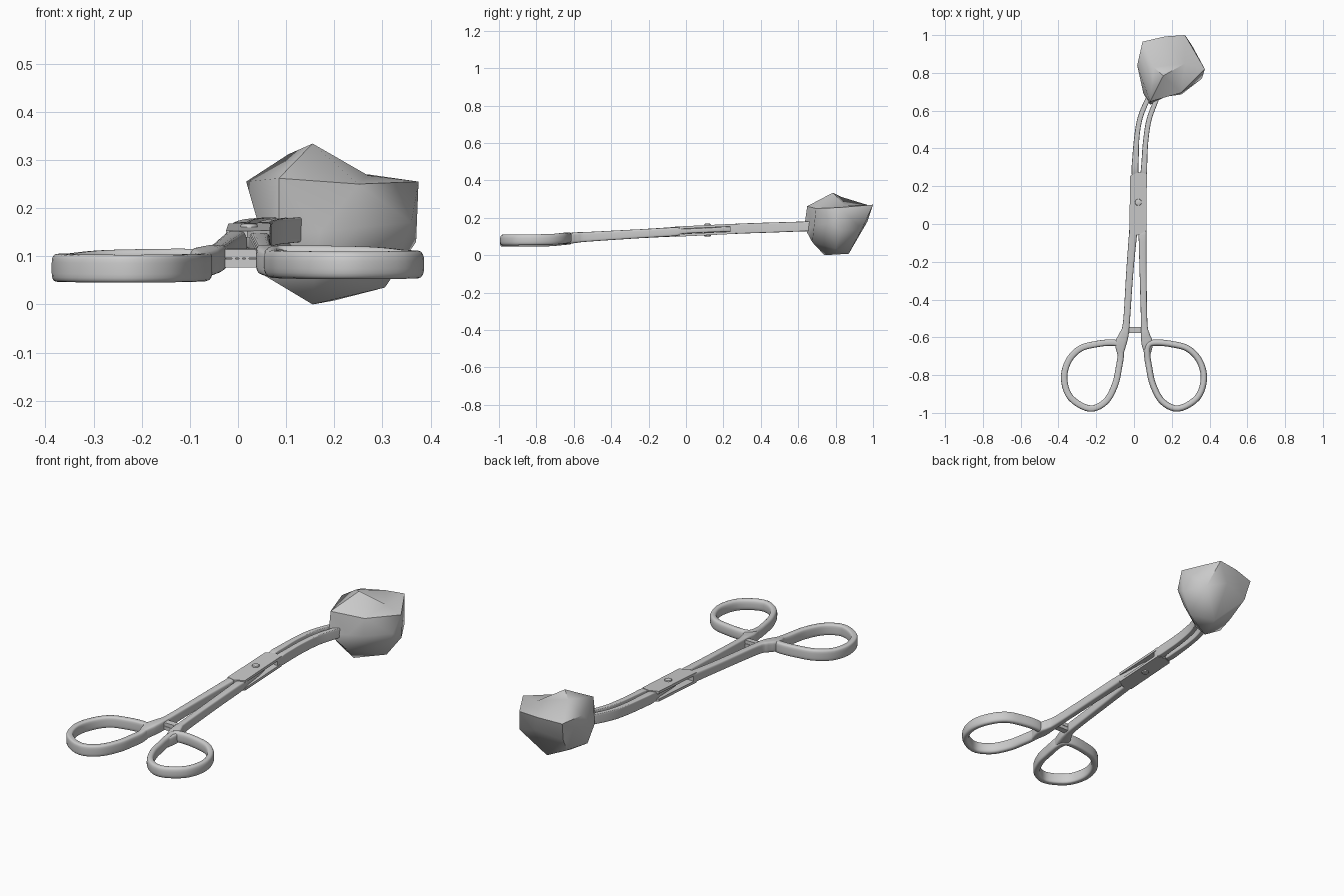
import bpy, bmesh, math
from mathutils import Vector

if "Cube" in bpy.data.objects:
    bpy.data.objects.remove(bpy.data.objects["Cube"])

# Height of the tool's centre line along its length
Z_LINE = [(-1, .077), (-.72, .08), (-.57, .096), (-.3, .112), (0, .129), (.3, .143), (.72, .157)]


def zc(y):
    for (a, za), (b, zb) in zip(Z_LINE, Z_LINE[1:]):
        if y <= b:
            return za + (zb - za) * max(0, (y - a) / (b - a))
    return Z_LINE[-1][1]


def finish(name, bm, angle=40):
    bmesh.ops.recalc_face_normals(bm, faces=bm.faces[:])
    me = bpy.data.meshes.new(name)
    bm.to_mesh(me)
    bm.free()
    ob = bpy.data.objects.new(name, me)
    bpy.context.collection.objects.link(ob)
    bpy.ops.object.select_all(action='DESELECT')
    ob.select_set(True)
    bpy.context.view_layer.objects.active = ob
    bpy.ops.object.shade_smooth_by_angle(angle=math.radians(angle))
    return ob


def catmull(p, closed, steps):
    n, out = len(p), []
    p = [Vector(q) for q in p]
    for i in range(n if closed else n - 1):
        get = (lambda k: p[k % n]) if closed else (lambda k: p[min(max(k, 0), n - 1)])
        a, b, c, d = get(i - 1), get(i), get(i + 1), get(i + 2)
        for s in range(steps):
            t = s / steps
            out.append(.5 * (2 * b + (c - a) * t + (2 * a - 5 * b + 4 * c - d) * t * t
                             + (3 * b - a - 3 * c + d) * t ** 3))
    return out if closed else out + [p[-1]]


def sweep(name, path, power, closed=False, steps=5, sides=20, dz=0):
    """Sweep a rounded-rectangle section along points (x, y, width, height)."""
    pts = catmull(path, closed, steps)
    n, bm, rings = len(pts), bmesh.new(), []
    for i, (x, y, w, h) in enumerate(pts):
        a = pts[(i - 1) % n] if closed else pts[max(i - 1, 0)]
        b = pts[(i + 1) % n] if closed else pts[min(i + 1, n - 1)]
        side = Vector((-(b[1] - a[1]), b[0] - a[0], 0)).normalized()
        ring = []
        for k in range(sides):
            t = 2 * math.pi * (k + .5) / sides
            c, s = math.cos(t), math.sin(t)
            u = math.copysign(abs(c) ** (2 / power), c) * w / 2
            v = math.copysign(abs(s) ** (2 / power), s) * h / 2
            ring.append(bm.verts.new(Vector((x, y, zc(y) + dz + v)) + side * u))
        rings.append(ring)
    for i in range(n if closed else n - 1):
        r, q = rings[i], rings[(i + 1) % n]
        for k in range(sides):
            m = (k + 1) % sides
            bm.faces.new((r[k], r[m], q[m], q[k]))
    if not closed:
        bm.faces.new(rings[0])
        bm.faces.new(rings[-1])
    return finish(name, bm)


def slab(name, outline, z0, z1):
    """Flat plate following the slope of the tool, from offset z0 to z1."""
    bm = bmesh.new()
    lo = [bm.verts.new((x, y, zc(y) + z0)) for x, y in outline]
    hi = [bm.verts.new((x, y, zc(y) + z1)) for x, y in outline]
    bm.faces.new(lo)
    bm.faces.new(hi)
    for i in range(len(lo)):
        j = (i + 1) % len(lo)
        bm.faces.new((lo[i], lo[j], hi[j], hi[i]))
    return finish(name, bm, 30)


# Finger rings, one mirrored from the other
RING = [(-.078, -.64), (-.12, -.628), (-.2, -.636), (-.285, -.66), (-.347, -.725), (-.37, -.82),
        (-.335, -.92), (-.235, -.977), (-.15, -.94), (-.1, -.85), (-.08, -.76), (-.07, -.69)]
for label, s, power, dz in (("left", 1, 4, -.003), ("right", -1, 2.8, .004)):
    sweep(label + "_finger_ring", [(s * x, y, .034, .058) for x, y in RING], power, True, dz=dz)

# Handle shanks, flaring into the rings
sweep("left_shank", [(-.072, -.7, .026, .05), (-.07, -.635, .06, .056), (-.053, -.585, .05, .056),
                     (-.04, -.52, .036, .052), (-.022, -.25, .038, .048), (-.003, -.03, .044, .052)], 5)
sweep("right_shank", [(.072, -.7, .026, .05), (.07, -.635, .06, .056), (.06, -.585, .046, .056),
                      (.054, -.52, .034, .052), (.048, -.25, .037, .048), (.045, -.06, .042, .046),
                      (.042, -.02, .044, .028), (.025, .12, .052, .026), (.008, .24, .036, .028)], 5)

# Box lock: two plates with the other arm passing between them
LOCK = [(-.025, -.05), (.02, -.06), (.066, -.035), (.068, .265), (.026, .275), (-.02, .255)]
slab("lock_plate_top", LOCK, .0135, .027)
slab("lock_plate_bottom", LOCK, -.027, -.0135)

# Pivot rivet, a domed head on both sides
bm = bmesh.new()
bmesh.ops.create_cone(bm, cap_ends=True, segments=24, radius1=.018, radius2=.018, depth=.068)
caps = [e for e in bm.edges if any(len(f.verts) > 4 for f in e.link_faces)]
bmesh.ops.bevel(bm, geom=caps, offset=.005, segments=2, affect='EDGES', profile=.5)
bmesh.ops.translate(bm, verts=bm.verts[:], vec=(.023, .115, zc(.115)))
finish("pivot_rivet", bm)

# Curved jaws
sweep("left_jaw", [(.008, .235, .034, .027), (.005, .285, .036, .052), (.008, .35, .034, .054),
                   (.015, .46, .028, .054), (.032, .56, .027, .053), (.068, .65, .026, .052),
                   (.1, .7, .024, .05)], 9)
sweep("right_jaw", [(.046, .24, .04, .027), (.052, .275, .034, .052), (.056, .35, .03, .054),
                    (.062, .44, .028, .054), (.079, .55, .027, .053), (.113, .645, .026, .052),
                    (.135, .7, .024, .05)], 9)

# Ratchet bars between the shanks, with interlocking teeth
for label, xa, xb, z0, z1, t in (("left", -.045, .04, .001, .019, -1), ("right", -.03, .06, -.019, -.001, 1)):
    slab(label + "_ratchet_bar", [(xa, -.576), (xb, -.576), (xb, -.546), (xa, -.546)], z0, z1)
    for i in range(3):
        x = -.012 + i * .014
        slab("%s_ratchet_tooth_%d" % (label, i + 1),
             [(x, -.574), (x + .007, -.574), (x + .007, -.548), (x, -.548)],
             -.003 if t < 0 else -.002, .002 if t < 0 else .003)

# Gripped lump: points joined by the hull of their directions from the middle
LUMP = [(.017, .84, .255), (.045, .965, .25), (.165, .993, .262), (.27, 1, .27), (.375, .82, .255),
        (.25, .695, .25), (.085, .648, .262),
        (.055, .85, .185), (.06, .935, .15), (.2, .97, .18), (.31, .94, .14), (.37, .83, .13),
        (.36, .77, .17), (.25, .685, .16), (.17, .675, .15), (.085, .632, .15), (.05, .69, .14),
        (.055, .74, .06), (.09, .86, .06), (.155, .74, 0), (.2, .87, .008), (.305, .8, .035),
        (.16, .675, .07), (.155, .785, .334), (.105, .83, .312), (.27, .85, .268)]
mid = Vector((.18, .82, .16))
bm = bmesh.new()
verts = [bm.verts.new((Vector(p) - mid).normalized()) for p in LUMP]
bmesh.ops.convex_hull(bm, input=verts)
for v, p in zip(verts, LUMP):
    v.co = p
finish("gripped_lump", bm, 48)
